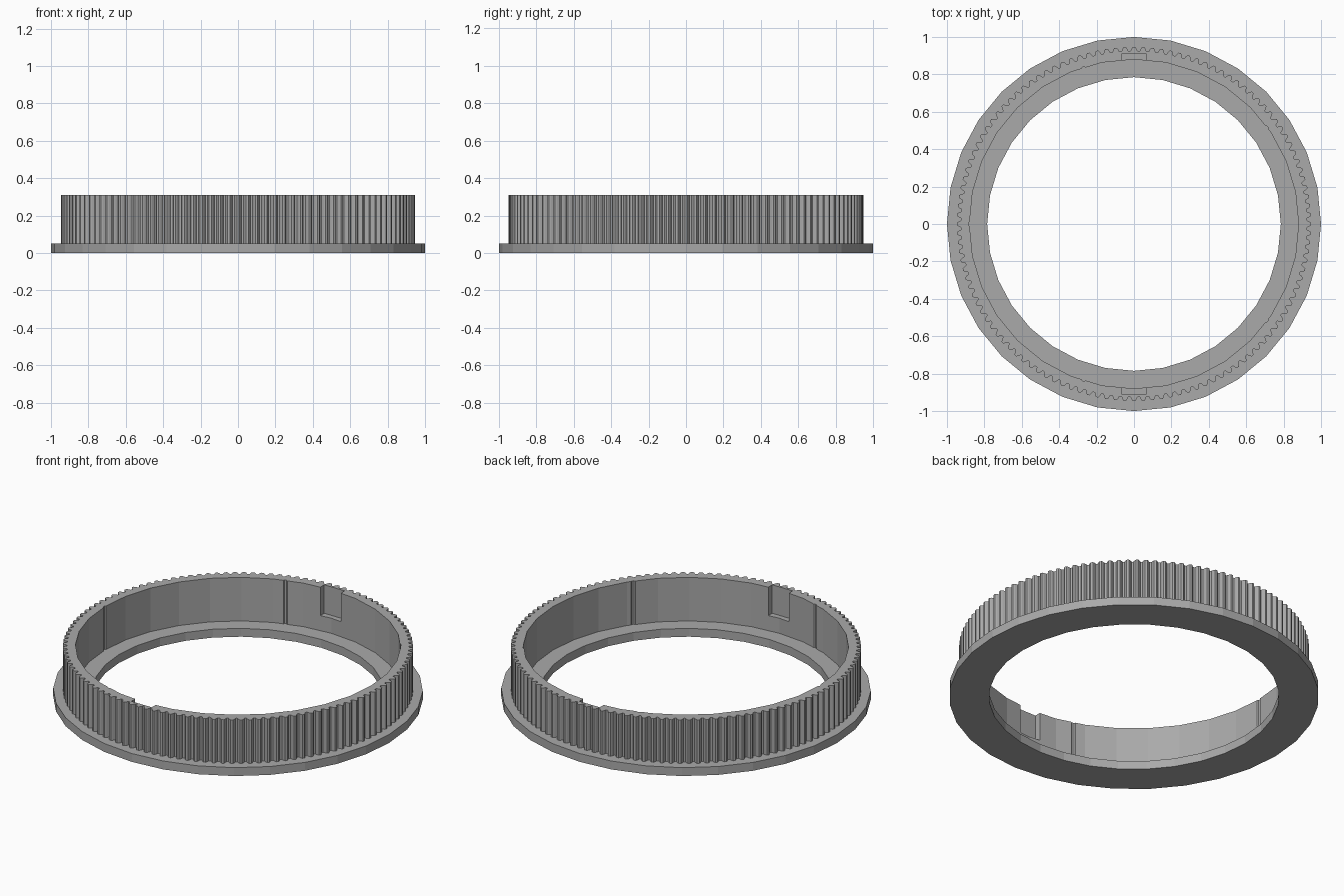
import bpy
import bmesh
from math import cos, pi, sin, tau

SIDES = 32            # facets of the plain circles
TEETH = 120
TOOTH = (0, 0, 0.35, 0.95, 1, 0.95, 0.35, 0)   # groove depth across one pitch
STEPS = TEETH * len(TOOTH)
FLANGE_TOP, TOP = 0.05, 0.31

if "Cube" in bpy.data.objects:
    bpy.data.objects.remove(bpy.data.objects["Cube"])

grey = bpy.data.materials.new("plain grey")
grey.use_nodes = True
grey.diffuse_color = (0.4, 0.4, 0.4, 1)
grey.node_tree.nodes["Principled BSDF"].inputs["Base Color"].default_value = (0.4, 0.4, 0.4, 1)


def ring(name, outer, inner, bottom, top):
    """Closed ring between two lists of radii, evenly spaced in angle."""
    count = len(outer)
    bm = bmesh.new()
    loops = []
    for radii, z in ((outer, bottom), (outer, top), (inner, top), (inner, bottom)):
        loops.append([bm.verts.new((r * cos(tau * i / count), r * sin(tau * i / count), z))
                      for i, r in enumerate(radii)])
    for k in range(4):
        a, b = loops[k], loops[(k + 1) % 4]
        for i in range(count):
            j = (i + 1) % count
            bm.faces.new((a[i], a[j], b[j], b[i]))
    bmesh.ops.recalc_face_normals(bm, faces=bm.faces)
    mesh = bpy.data.meshes.new(name)
    bm.to_mesh(mesh)
    bm.free()
    mesh.materials.append(grey)
    obj = bpy.data.objects.new(name, mesh)
    bpy.context.collection.objects.link(obj)
    return obj


def bore_radius(i):
    """Faceted bore with five narrow vertical grooves."""
    per_side = STEPS // SIDES
    offset = (i % per_side) / per_side - 0.5
    r = 0.88 * cos(pi / SIDES) / cos(offset * tau / SIDES)
    spacing = STEPS // 5
    from_groove = abs((i + spacing // 2) % spacing - spacing)
    near = min(from_groove, spacing - from_groove)
    return r + (0.006 if near <= 1 else 0)


# Base flange
ring("base_flange", [1.0] * SIDES, [0.785] * SIDES, 0, FLANGE_TOP)

# Toothed wall
outer = [0.947 - 0.023 * TOOTH[i % len(TOOTH)] for i in range(STEPS)]
wall = ring("toothed_wall", outer, [bore_radius(i) for i in range(STEPS)], FLANGE_TOP, TOP)

# Locking notches in the bore, front and back
for side in (-1, 1):
    bpy.ops.mesh.primitive_cube_add(size=1, location=(0, side * 0.86, 0.245))
    cutter = bpy.context.object
    cutter.name = "notch_cutter"
    cutter.scale = (0.135, 0.1, 0.21)
    cutter.hide_render = True
    cut = wall.modifiers.new("notch", "BOOLEAN")
    cut.operation = "DIFFERENCE"
    cut.solver = "EXACT"
    cut.object = cutter
    bpy.context.view_layer.objects.active = wall
    bpy.ops.object.modifier_apply(modifier=cut.name)
    bpy.data.objects.remove(cutter)
